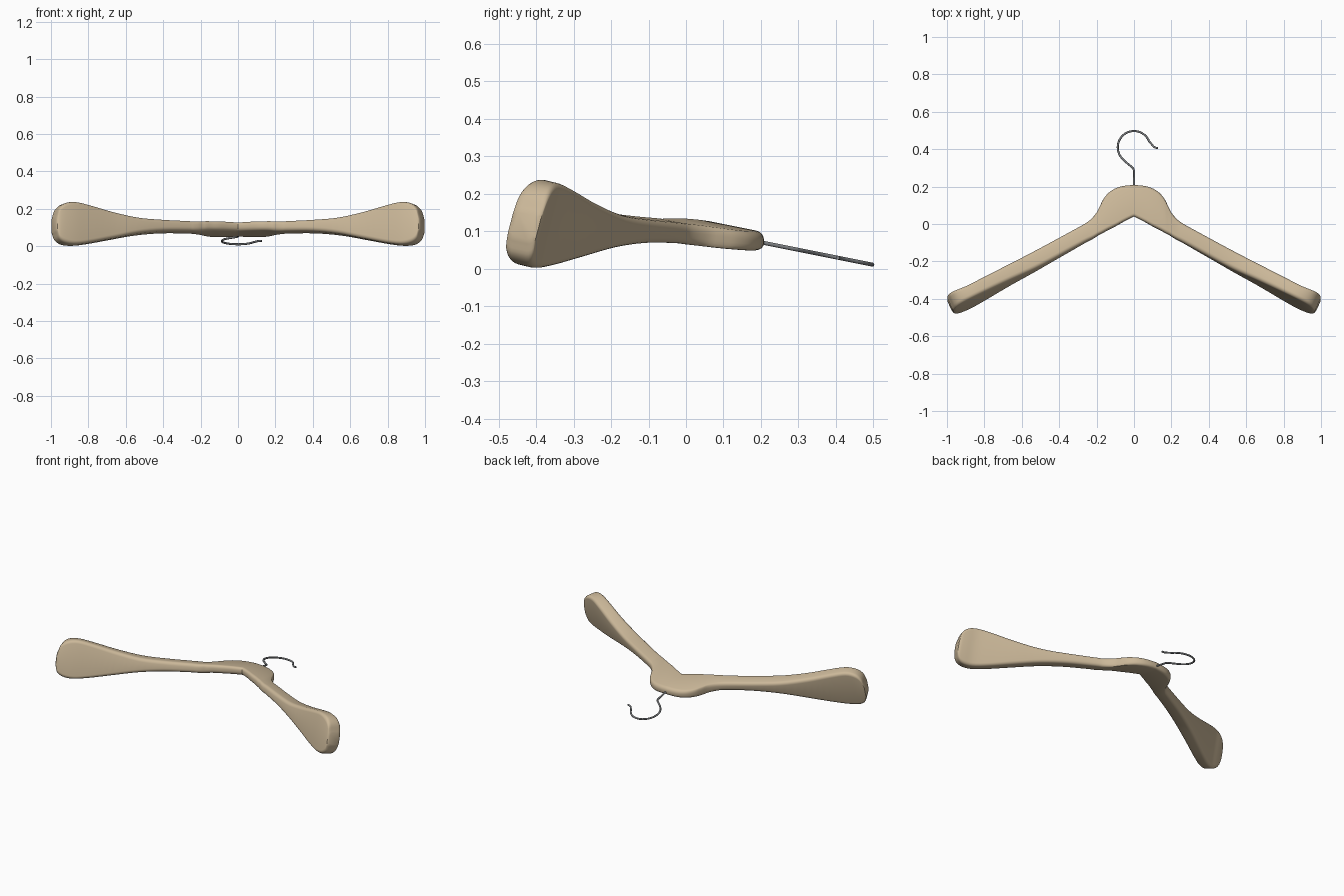
import bpy, bmesh, math
from mathutils import Vector

if "Cube" in bpy.data.objects:
    bpy.data.objects.remove(bpy.data.objects["Cube"])


def material(name, rgb):
    m = bpy.data.materials.new(name)
    m.diffuse_color = (*rgb, 1)
    m.use_nodes = True
    m.node_tree.nodes["Principled BSDF"].inputs["Base Color"].default_value = m.diffuse_color
    return m


wood = material("pale wood", (0.60, 0.48, 0.32))
steel = material("grey steel", (0.20, 0.21, 0.22))

# Half of the wooden body: front x, front y, back x, back y, low z, high z
STATIONS = [
    (0, .04, 0, .208, .065, .114),
    (.05, .015, .045, .205, .065, .115),
    (.10, -.013, .09, .194, .065, .116),
    (.14, -.033, .13, .171, .066, .117),
    (.17, -.05, .16, .138, .067, .119),
    (.19, -.06, .18, .10, .068, .121),
    (.21, -.073, .20, .06, .07, .124),
    (.235, -.087, .235, .02, .072, .126),
    (.27, -.105, .28, -.010, .074, .129),
    (.40, -.178, .42, -.088, .074, .136),
    (.53, -.25, .56, -.166, .062, .148),
    (.66, -.315, .70, -.245, .037, .178),
    (.78, -.378, .82, -.314, .015, .213),
    (.86, -.420, .90, -.358, .006, .232),
    (.915, -.447, .955, -.378, .013, .226),
    (.95, -.463, .985, -.388, .035, .200),
    (.964, -.468, .998, -.394, .070, .160),
]
STEPS, CORNER = 4, 5


def spline(rows, steps):
    """Catmull-Rom through the stations."""
    pts = [Vector(r) for r in rows]
    pts = [2 * pts[0] - pts[1]] + pts + [2 * pts[-1] - pts[-2]]
    out = []
    for a, b, c, d in zip(pts, pts[1:], pts[2:], pts[3:]):
        for i in range(steps):
            t = i / steps
            out.append(b + .5 * t * (c - a + t * (2 * a - 5 * b + 4 * c - d
                                                  + t * (3 * (b - c) + d - a))))
    return out + [pts[-2]]


def section(s):
    """Leaning rounded rectangle across the arm."""
    xf, yf, xb, yb, lo, hi = s
    f, b = Vector((xf, yf, 0)), Vector((xb, yb, 0))
    mid, across = (f + b) / 2, (b - f).normalized()
    hw, hh, zc = (b - f).length / 2, (hi - lo) / 2, (hi + lo) / 2
    r = min(.02, hw * .5, hh * .8)
    ring = []
    for k, (sx, sz) in enumerate([(1, 1), (-1, 1), (-1, -1), (1, -1)]):
        for i in range(CORNER):
            a = math.pi / 2 * (k + i / (CORNER - 1))
            u = sx * (hw - r) + r * math.cos(a)
            v = sz * (hh - r) + r * math.sin(a)
            p = mid + across * u
            p.y += .26 * v * min(1, abs(xf) * 3)
            p.z = zc + v - .2 * u
            ring.append(p)
    return ring


# Wooden body: loft one arm, close its end, mirror it
bm = bmesh.new()
rings = [[bm.verts.new(p) for p in section(s)] for s in spline(STATIONS, STEPS)]
# small rounded rim on the arm end
last = [v.co.copy() for v in rings[-1]]
centre = sum(last, Vector()) / len(last)
rings.append([bm.verts.new(centre + (p - centre) * .75 + Vector((.004, -.001, 0))) for p in last])
for a, b in zip(rings, rings[1:]):
    n = len(a)
    for i in range(n):
        bm.faces.new((a[i], a[(i + 1) % n], b[(i + 1) % n], b[i]))
bm.faces.new(rings[-1])
for v in rings[0]:
    v.co.x = 0
bmesh.ops.recalc_face_normals(bm, faces=bm.faces)
# mirror explicitly so both arms share the centre seam
geom = bmesh.ops.duplicate(bm, geom=bm.verts[:] + bm.edges[:] + bm.faces[:])["geom"]
for v in [g for g in geom if isinstance(g, bmesh.types.BMVert)]:
    v.co.x = -v.co.x
bmesh.ops.reverse_faces(bm, faces=[g for g in geom if isinstance(g, bmesh.types.BMFace)])
bmesh.ops.remove_doubles(bm, verts=bm.verts, dist=1e-5)
bmesh.ops.recalc_face_normals(bm, faces=bm.faces)
mesh = bpy.data.meshes.new("wooden_body")
bm.to_mesh(mesh)
bm.free()
mesh.materials.append(wood)
body = bpy.data.objects.new("wooden_body", mesh)
bpy.context.collection.objects.link(body)
bpy.context.view_layer.objects.active = body
body.select_set(True)
bpy.ops.object.shade_smooth_by_angle(angle=math.radians(35))

# Wire hook: stem, round bow and flicked tip, sloping downwards
path = [(0, .18), (0, .285), (-.004, .296), (-.014, .307), (-.045, .332)]
for i in range(25):
    a = math.radians(222 - i * (222 - 22) / 24)
    path.append((.087 * math.cos(a), .41 + .087 * math.sin(a)))
path += [(.094, .427), (.103, .415), (.113, .409), (.128, .405)]
curve = bpy.data.curves.new("wire_hook", "CURVE")
curve.dimensions = "3D"
curve.bevel_depth = .0055
curve.bevel_resolution = 3
curve.use_fill_caps = True
line = curve.splines.new("POLY")
line.points.add(len(path) - 1)
for pt, (x, y) in zip(line.points, path):
    pt.co = (x, y, .07 - .2 * (y - .2), 1)
line.use_smooth = True
curve.materials.append(steel)
bpy.context.collection.objects.link(bpy.data.objects.new("wire_hook", curve))
